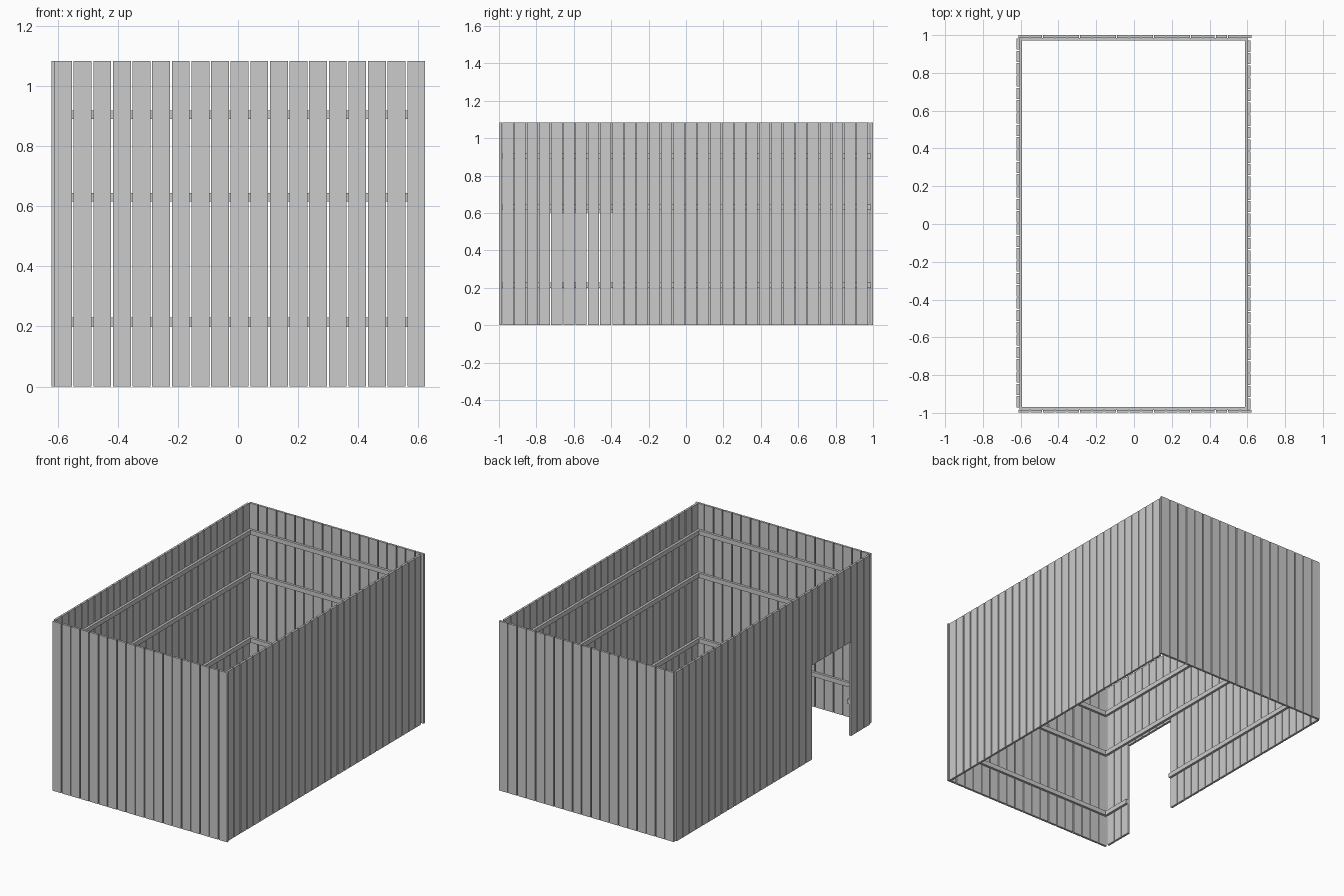
import bpy, bmesh
from mathutils import Vector

if "Cube" in bpy.data.objects:
    bpy.data.objects.remove(bpy.data.objects["Cube"])

HEIGHT = 1.083
PLANK = 0.0593
PITCH = 0.0653
RAIL_Z = [(0.20, 0.229), (0.616, 0.645), (0.89, 0.919)]
DOOR_FIRST, DOOR_LAST, DOOR_TOP = 3, 8, 0.602


def box(bm, lo, hi):
    lo, hi = Vector(lo), Vector(hi)
    verts = bmesh.ops.create_cube(bm, size=1)["verts"]
    for v in verts:
        v.co = Vector(((lo[i] + hi[i]) / 2 + v.co[i] * (hi[i] - lo[i])) for i in range(3))


def make(name, boxes):
    bm = bmesh.new()
    for lo, hi in boxes:
        box(bm, lo, hi)
    mesh = bpy.data.meshes.new(name)
    bm.to_mesh(mesh)
    bm.free()
    obj = bpy.data.objects.new(name, mesh)
    bpy.context.collection.objects.link(obj)
    return obj


def planks(name, axis, start, count, d0, d1, door=False):
    """Row of upright boards along axis; d0..d1 is the board thickness."""
    boxes = []
    for i in range(count):
        a = start + i * PITCH
        b = a + PLANK
        z0 = DOOR_TOP if door and DOOR_FIRST <= i <= DOOR_LAST else 0
        if axis == "x":
            boxes.append(((a, d0, z0), (b, d1, HEIGHT)))
        else:
            boxes.append(((d0, a, z0), (d1, b, HEIGHT)))
    return make(name, boxes)


# Board walls
LEFT_START = -0.971
planks("front_planks", "x", -0.612, 19, -0.998, -0.984)
planks("back_planks", "x", -0.612, 19, 0.986, 1.0)
planks("right_planks", "y", -0.982, 30, 0.602, 0.616)
planks("left_planks", "y", LEFT_START, 30, -0.621, -0.607, door=True)

# Inner rails, the lowest left one is interrupted by the doorway
X0, X1, Y0, Y1, T = -0.607, 0.602, -0.984, 0.986, 0.015
door_a = LEFT_START + DOOR_FIRST * PITCH - (PITCH - PLANK)
door_b = LEFT_START + (DOOR_LAST + 1) * PITCH
front, back, right, left = [], [], [], []
for k, (z0, z1) in enumerate(RAIL_Z):
    front.append(((X0, Y0, z0), (X1, Y0 + T, z1)))
    back.append(((X0, Y1 - T, z0), (X1, Y1, z1)))
    right.append(((X1 - T, Y0 + T, z0), (X1, Y1 - T, z1)))
    spans = [(Y0 + T, door_a), (door_b, Y1 - T)] if k == 0 else [(Y0 + T, Y1 - T)]
    for a, b in spans:
        left.append(((X0, a, z0), (X0 + T, b, z1)))
make("front_rails", front)
make("back_rails", back)
make("right_rails", right)
make("left_rails", left)
